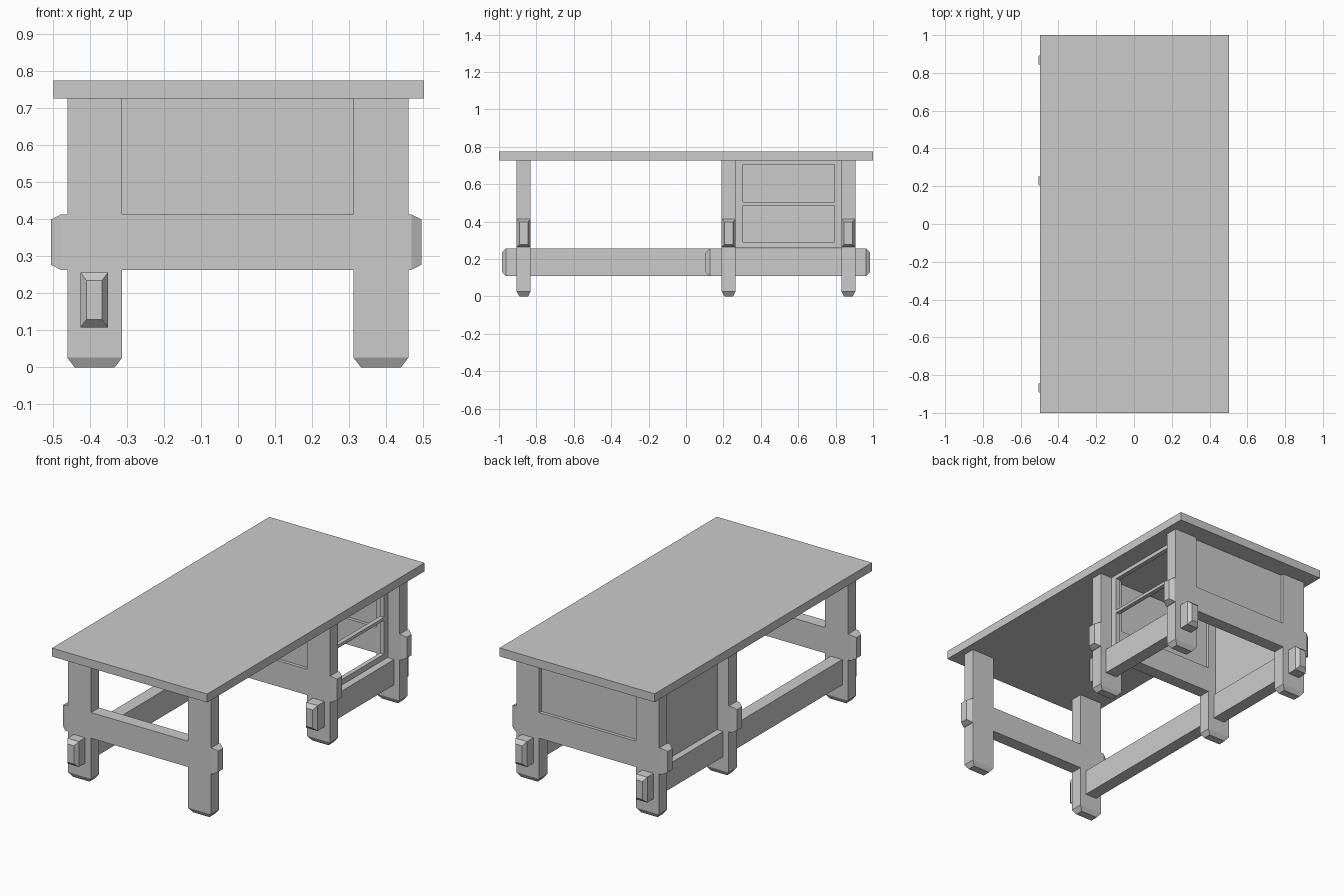
import bpy, bmesh
from mathutils import Vector

if "Cube" in bpy.data.objects:
    bpy.data.objects.remove(bpy.data.objects["Cube"])


def bar(name, lo, hi, axis=2, start=None, end=None):
    """Box from lo to hi; start/end = (length, inset_u, inset_v) taper that end along axis."""
    u, v = [a for a in range(3) if a != axis]
    stations = [(lo[axis], 0, 0), (hi[axis], 0, 0)]
    if start:
        stations[0] = (lo[axis] + start[0], 0, 0)
        stations.insert(0, (lo[axis], start[1], start[2]))
    if end:
        stations[-1] = (hi[axis] - end[0], 0, 0)
        stations.append((hi[axis], end[1], end[2]))
    bm = bmesh.new()
    rings = []
    for t, iu, iv in stations:
        ring = []
        for su, sv in ((0, 0), (1, 0), (1, 1), (0, 1)):
            p = Vector((0, 0, 0))
            p[axis] = t
            p[u] = hi[u] - iu if su else lo[u] + iu
            p[v] = hi[v] - iv if sv else lo[v] + iv
            ring.append(bm.verts.new(p))
        rings.append(ring)
    for a, b in zip(rings, rings[1:]):
        for i in range(4):
            j = (i + 1) % 4
            bm.faces.new((a[i], a[j], b[j], b[i]))
    bm.faces.new(rings[0])
    bm.faces.new(rings[-1])
    bmesh.ops.recalc_face_normals(bm, faces=bm.faces)
    me = bpy.data.meshes.new(name)
    bm.to_mesh(me)
    bm.free()
    ob = bpy.data.objects.new(name, me)
    bpy.context.collection.objects.link(ob)
    return ob


# Table top
bar("table_top", (-0.498, -1, 0.726), (0.502, 1, 0.775))

# Three trestle frames: two legs and a through crossbar each
for label, y in (("front", -0.868), ("middle", 0.228), ("back", 0.868)):
    y0, y1 = y - 0.037, y + 0.037
    for side, x in (("left", -0.387), ("right", 0.386)):
        bar(f"{label}_{side}_leg", (x - 0.074, y0, 0), (x + 0.074, y1, 0.726),
            start=(0.026, 0.02, 0.014))
    taper = (0.027, 0.015, 0.014)
    bar(f"{label}_crossbar", (-0.505, y0, 0.263), (0.495, y1, 0.413), 0, taper, taper)

# Recessed end panels of the cabinet
for label, y in (("inner", 0.228), ("back", 0.868)):
    bar(f"{label}_panel", (-0.313, y - 0.018, 0.413), (0.312, y + 0.018, 0.726))

# Long left stretcher and short right stretcher with tapered ends
taper = (0.022, 0.016, 0.021)
for name, x, y0 in (("long_stretcher", -0.388, -0.985), ("short_stretcher", 0.387, 0.105)):
    bar(name, (x - 0.037, y0, 0.108), (x + 0.037, 0.985, 0.256), 1, taper, taper)

# Cabinet side panel on the left
bar("cabinet_side_panel", (-0.388, 0.265, 0.258), (-0.362, 0.831, 0.726))

# Open drawer front on the right: stiles and rails
fx0, fx1 = 0.358, 0.384
for name, y0, y1 in (("inner_stile", 0.265, 0.305), ("outer_stile", 0.795, 0.831)):
    bar(name, (fx0, y0, 0.258), (fx1, y1, 0.726))
for name, z0, z1 in (("bottom_rail", 0.258, 0.29), ("middle_rail", 0.486, 0.504),
                     ("top_rail", 0.704, 0.726)):
    bar(name, (fx0, 0.305, z0), (fx1, 0.795, z1))
